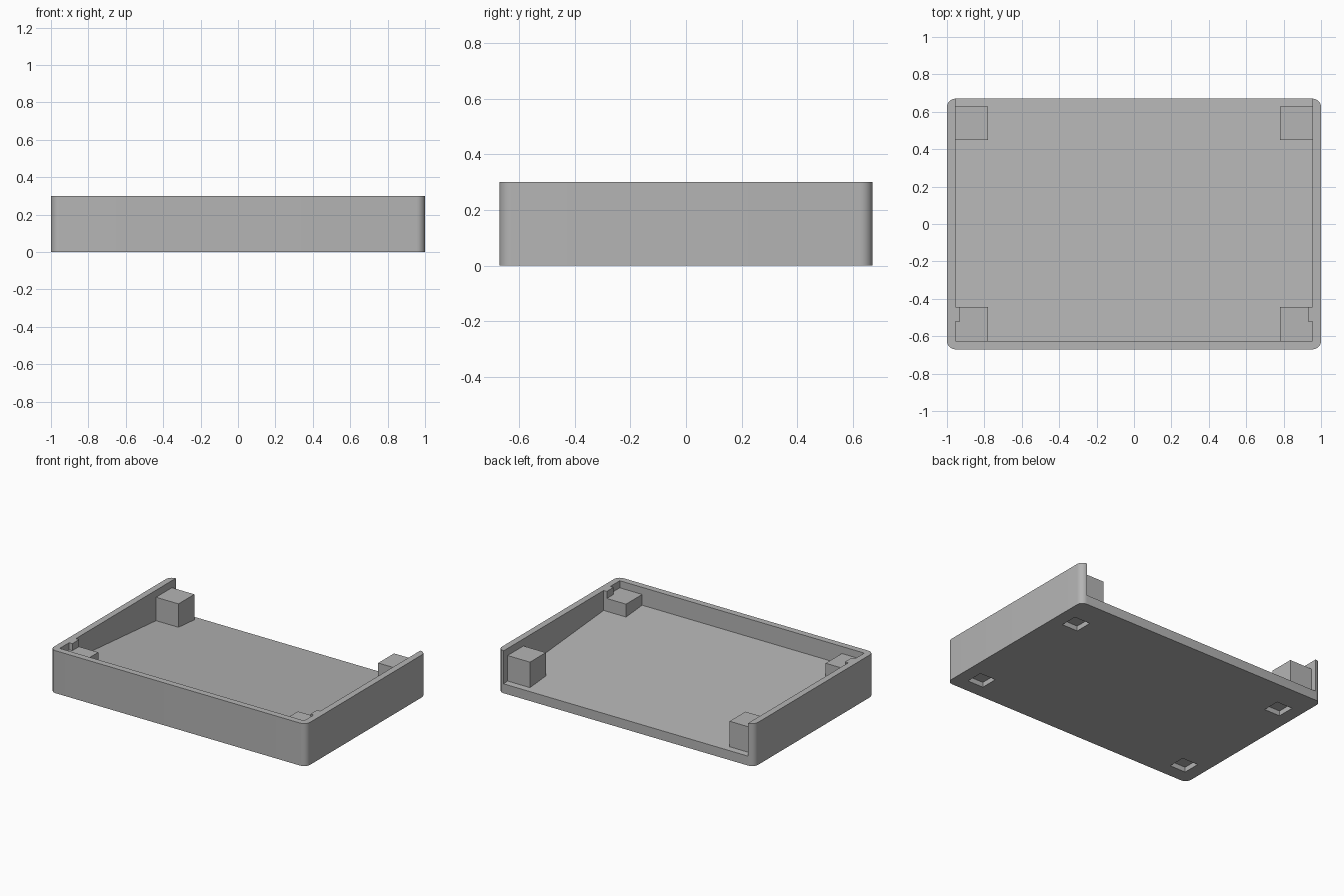
import bpy, bmesh, math

if "Cube" in bpy.data.objects:
    bpy.data.objects.remove(bpy.data.objects["Cube"])

grey = bpy.data.materials.new("plain grey")
grey.diffuse_color = (0.46, 0.46, 0.46, 1)
grey.use_nodes = True
grey.node_tree.nodes["Principled BSDF"].inputs["Base Color"].default_value = grey.diffuse_color

HX, HY, H = 1.0, 0.67, 0.30      # outer half sizes and height
IX, IY = 0.955, 0.625            # inner faces of the walls
BLOCK_TOP = 0.25


def floor_z(y):
    """Height of the sloping floor, high at the front."""
    return 0.122 - 0.083 * y


def prism(name, points, shift):
    """Closed prism: a flat outline extruded along shift."""
    bm = bmesh.new()
    face = bm.faces.new([bm.verts.new(p) for p in points])
    ext = bmesh.ops.extrude_face_region(bm, geom=[face])
    moved = [g for g in ext["geom"] if isinstance(g, bmesh.types.BMVert)]
    bmesh.ops.translate(bm, verts=moved, vec=shift)
    bmesh.ops.recalc_face_normals(bm, faces=bm.faces)
    mesh = bpy.data.meshes.new(name)
    bm.to_mesh(mesh)
    bm.free()
    mesh.materials.append(grey)
    ob = bpy.data.objects.new(name, mesh)
    bpy.context.collection.objects.link(ob)
    return ob


def box(name, x0, x1, y0, y1, z0, z1):
    return prism(name, [(x0, y0, z0), (x1, y0, z0), (x1, y1, z0), (x0, y1, z0)],
                 (0, 0, z1 - z0))


def cut(target, cutter):
    mod = target.modifiers.new("cut", 'BOOLEAN')
    mod.operation, mod.solver, mod.object = 'DIFFERENCE', 'EXACT', cutter
    bpy.context.view_layer.objects.active = target
    bpy.ops.object.modifier_apply(modifier=mod.name)
    bpy.data.objects.remove(cutter)


# tray body with rounded upright corners
R, N = 0.045, 8
outline = []
for k, (sx, sy) in enumerate([(1, 1), (-1, 1), (-1, -1), (1, -1)]):
    for i in range(N + 1):
        a = math.pi / 2 * (k + i / N)
        outline.append((sx * (HX - R) + R * math.cos(a),
                        sy * (HY - R) + R * math.sin(a), 0))
tray = prism("tray", outline, (0, 0, H))

# hollow with a sloping floor, open at the back
cut(tray, prism("hollow", [(-IX, -IY, floor_z(-IY)), (-IX, 0.9, floor_z(0.9)),
                           (-IX, 0.9, 0.5), (-IX, -IY, 0.5)], (2 * IX, 0, 0)))

# square foot recesses in the underside
for x in (-0.845, 0.845):
    for y in (-0.51, 0.43):
        cut(tray, box("recess", x - 0.062, x + 0.062, y - 0.062, y + 0.062, -0.1, 0.035))

bpy.ops.object.select_all(action='DESELECT')
tray.select_set(True)
bpy.context.view_layer.objects.active = tray
bpy.ops.object.shade_smooth_by_angle(angle=math.radians(30))

# corner support blocks, and small tabs on the side walls at the front
for side, s in (("left", -1), ("right", 1)):
    def xs(a, b):
        return sorted((s * a, s * b))
    box(f"back_block_{side}", *xs(0.78, IX), 0.45, 0.627, 0.06, BLOCK_TOP)
    box(f"front_block_{side}", *xs(0.78, IX), -IY, -0.445, 0.12, BLOCK_TOP)
    box(f"wall_tab_{side}", *xs(0.93, IX), -0.52, -0.445, BLOCK_TOP, H)
